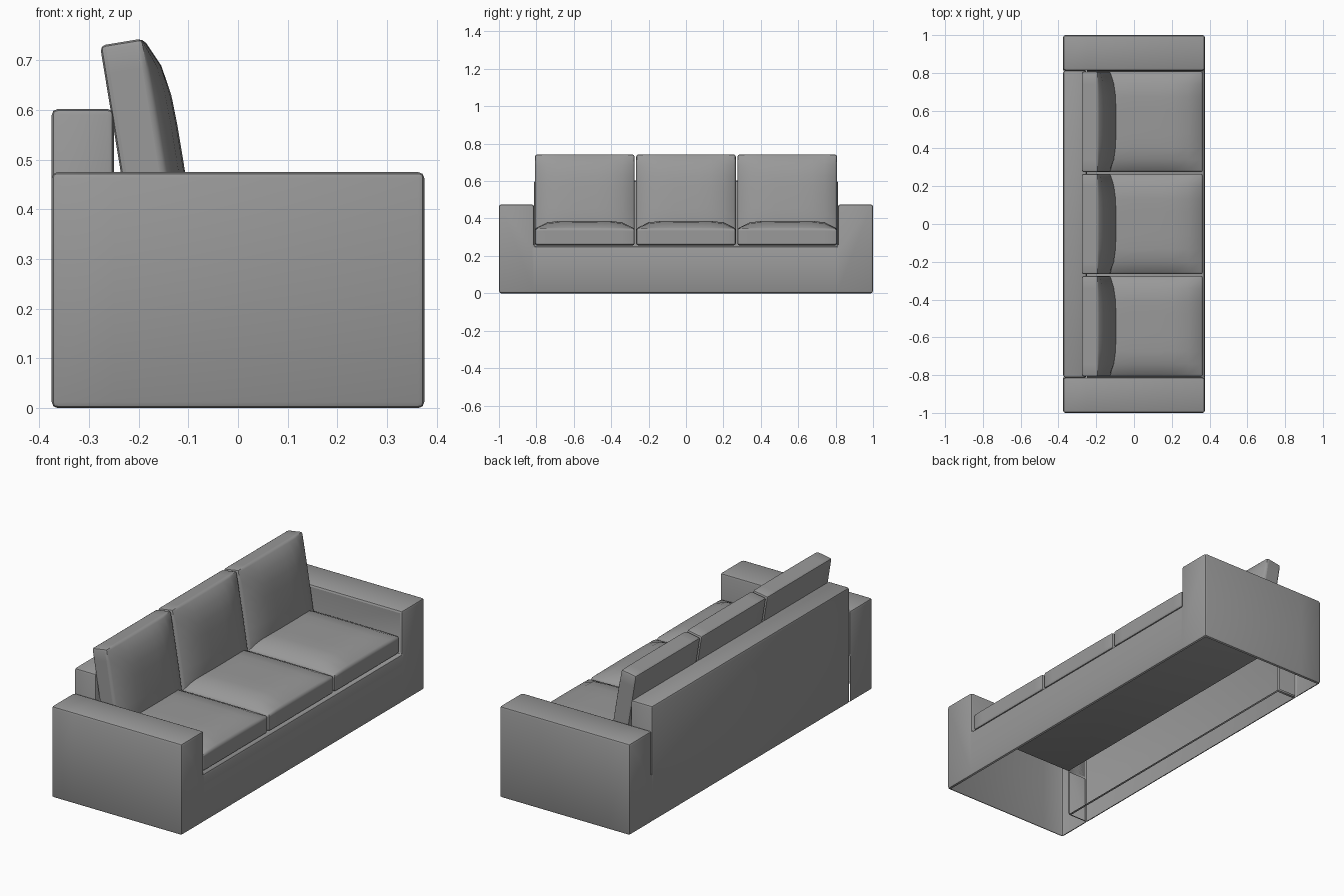
import bpy, bmesh, math
from mathutils import Vector

if "Cube" in bpy.data.objects:
    bpy.data.objects.remove(bpy.data.objects["Cube"], do_unlink=True)

fabric = bpy.data.materials.new("grey_fabric")
fabric.use_nodes = True
GREY = (0.32, 0.32, 0.32, 1)
fabric.diffuse_color = GREY
fabric.node_tree.nodes["Principled BSDF"].inputs["Base Color"].default_value = GREY

DEPTH, ARM_IN, BACK_X, SEAT_Z = 0.375, 0.813, -0.25, 0.25


def finish(name, bm):
    bmesh.ops.recalc_face_normals(bm, faces=bm.faces)
    mesh = bpy.data.meshes.new(name)
    bm.to_mesh(mesh)
    bm.free()
    mesh.materials.append(fabric)
    ob = bpy.data.objects.new(name, mesh)
    bpy.context.collection.objects.link(ob)
    bpy.ops.object.select_all(action="DESELECT")
    ob.select_set(True)
    bpy.context.view_layer.objects.active = ob
    bpy.ops.object.shade_smooth_by_angle(angle=math.radians(40))
    return ob


def bevel_sharp(bm, width):
    bm.normal_update()
    sharp = [e for e in bm.edges if e.calc_face_angle(0) > math.radians(45)]
    bmesh.ops.bevel(bm, geom=sharp, offset=width, segments=2, profile=0.5,
                    affect="EDGES", clamp_overlap=True)


def cut(bm, point, normal):
    bmesh.ops.bisect_plane(bm, geom=bm.verts[:] + bm.edges[:] + bm.faces[:],
                           plane_co=point, plane_no=normal)


def drop(bm, rule):
    bm.normal_update()
    gone = [f for f in bm.faces if rule(f.calc_center_median(), f.normal)]
    bmesh.ops.delete(bm, geom=gone, context="FACES")


def extrude_profile(points, x0, x1):
    bm = bmesh.new()
    face = bm.faces.new([bm.verts.new((x0, y, z)) for y, z in points])
    out = bmesh.ops.extrude_face_region(bm, geom=[face], use_keep_orig=True)
    verts = [g for g in out["geom"] if isinstance(g, bmesh.types.BMVert)]
    bmesh.ops.translate(bm, verts=verts, vec=(x1 - x0, 0, 0))
    bmesh.ops.recalc_face_normals(bm, faces=bm.faces)
    return bm


# Arms, seat deck and front panel: one U-shaped shell, open underneath
half = [(ARM_IN, SEAT_Z), (ARM_IN, 0.475), (1, 0.475), (1, 0)]
bm = extrude_profile(half + [(-y, z) for y, z in reversed(half)], -DEPTH, DEPTH)
bevel_sharp(bm, 0.012)
cut(bm, (BACK_X, 0, 0), (1, 0, 0))
for side in (-1, 1):
    cut(bm, (0, side * ARM_IN, 0), (0, 1, 0))
drop(bm, lambda c, n: n.z < -0.95 or (abs(c.y) < ARM_IN - 0.001 and c.x < BACK_X))
finish("arms_and_base", bm)

# Backrest frame between the arms, open into the hollow base
back = [(ARM_IN, 0), (ARM_IN, 0.602), (-ARM_IN, 0.602), (-ARM_IN, 0)]
bm = extrude_profile(back, -DEPTH, BACK_X)
bevel_sharp(bm, 0.012)
cut(bm, (0, 0, SEAT_Z), (0, 0, 1))
drop(bm, lambda c, n: n.z < -0.95
     or (c.z < SEAT_Z and (n.x > 0.5 or abs(n.y) > 0.95)))
finish("backrest_frame", bm)


def cushion(name, size, crown, power, location, tilt):
    """Rounded slab with its crowned face on local +z, rim at z = 0."""
    bm = bmesh.new()
    bmesh.ops.create_cube(bm, size=1)
    bmesh.ops.subdivide_edges(bm, edges=bm.edges[:], cuts=7, use_grid_fill=True)
    for v in bm.verts:
        u, w = 2 * v.co.x, 2 * v.co.y
        swell = (1 - abs(u) ** power) * (1 - abs(w) ** power)
        lift = crown * swell if v.co.z > 0.49 else 0
        v.co = Vector((v.co.x * size[0], v.co.y * size[1],
                       (v.co.z - 0.5) * size[2] + lift))
    bevel_sharp(bm, 0.016)
    ob = finish(name, bm)
    ob.location = location
    ob.rotation_euler.y = tilt


# Three seat cushions and three leaning back cushions
for label, y in (("right", -0.541), ("middle", 0), ("left", 0.541)):
    cushion(label + "_seat_cushion", (0.61, 0.532, 0.09), 0.04, 6,
            (0.06, y, 0.347), 0)
    cushion(label + "_back_cushion", (0.482, 0.532, 0.088), 0.04, 4,
            (-0.152, y, 0.506), math.radians(80.7))
